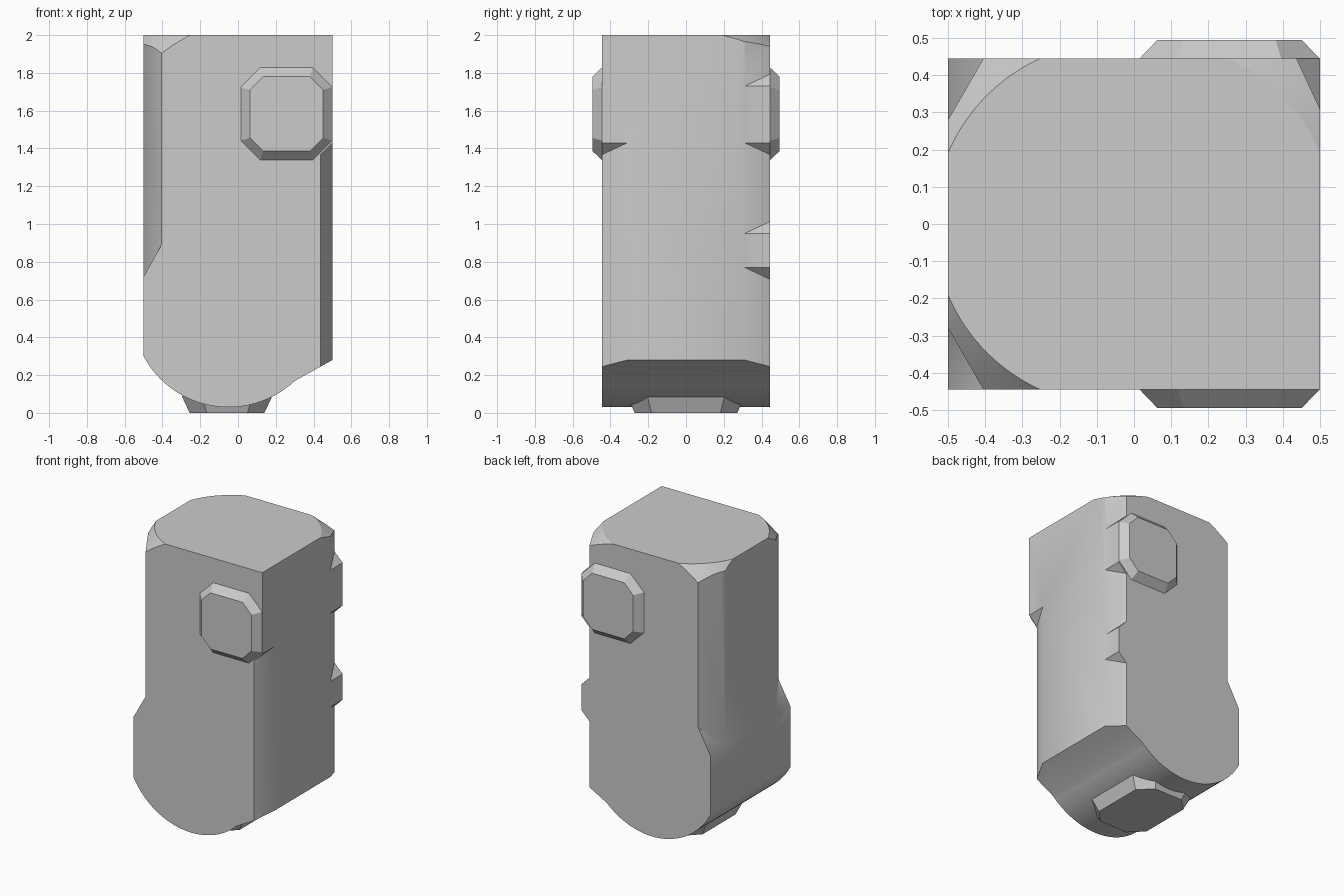
import bpy, bmesh, math
from mathutils import Vector

old = bpy.data.objects.get("Cube")
if old:
    bpy.data.objects.remove(old)

grey = bpy.data.materials.new("plain_grey")
grey.use_nodes = True
colour = (0.6, 0.6, 0.6, 1)
grey.diffuse_color = colour
grey.node_tree.nodes["Principled BSDF"].inputs["Base Color"].default_value = colour

HALF_X, HALF_Y = 0.5, 0.445


def loft(name, rings):
    """Solid skinned through matching rings of points, capped at both ends."""
    bm = bmesh.new()
    loops = [[bm.verts.new(p) for p in ring] for ring in rings]
    n = len(loops[0])
    for a, b in zip(loops, loops[1:]):
        for i in range(n):
            j = (i + 1) % n
            bm.faces.new((a[i], a[j], b[j], b[i]))
    bm.faces.new(loops[0])
    bm.faces.new(loops[-1])
    bmesh.ops.recalc_face_normals(bm, faces=bm.faces)
    mesh = bpy.data.meshes.new(name)
    bm.to_mesh(mesh)
    bm.free()
    mesh.materials.append(grey)
    obj = bpy.data.objects.new(name, mesh)
    bpy.context.collection.objects.link(obj)
    return obj


def cut(target, cutter):
    """Subtract the cutter and throw it away."""
    mod = target.modifiers.new("cut", 'BOOLEAN')
    mod.operation = 'DIFFERENCE'
    mod.solver = 'EXACT'
    mod.object = cutter
    bpy.context.view_layer.objects.active = target
    bpy.ops.object.modifier_apply(modifier=mod.name)
    bpy.data.objects.remove(cutter)


def corner_cutter(sx, sy, xa, yb, low, high, slope_low=0, slope_high=0):
    """Upright wedge from (xa, HALF_Y) to (HALF_X, yb); ends slope along x."""
    a, b = Vector((xa, HALF_Y)), Vector((HALF_X, yb))
    d = (a - b) * 0.5
    a, b = a + d, b - d
    tri = [a, b, Vector((b.x, a.y))]
    return loft("corner_cutter", [
        [(sx * p.x, sy * p.y, z + s * (HALF_X - p.x)) for p in tri]
        for z, s in ((low, slope_low), (high, slope_high))])


def rim_cutter(cx, start, end, slope):
    """Conical ring section that bevels the round top rim."""
    section = [(r, 2 + slope * (0.489 - r)) for r in (0.4, 0.9)] + [(0.9, 2.6), (0.4, 2.6)]
    steps = 48
    rings = []
    for i in range(steps + 1):
        t = math.radians(start + (end - start) * i / steps)
        rings.append([(cx + r * math.cos(t), r * math.sin(t), z) for r, z in section])
    return loft("rim_cutter", rings)


def octagon(hw, hh, c):
    return [(-hw, c - hh), (c - hw, -hh), (hw - c, -hh), (hw, c - hh),
            (hw, hh - c), (hw - c, hh), (c - hw, hh), (-hw, hh - c)]


# Body: side profile with a round underside, extruded front to back
arc_x, arc_z, radius = -0.05, 0.54, 0.51
start, end = math.atan2(-0.24, -0.45), math.atan2(-0.37, 0.35)
profile = [(-HALF_X, 2.0)]
for i in range(33):
    t = start + (end - start) * i / 32
    profile.append((max(-HALF_X, arc_x + radius * math.cos(t)), arc_z + radius * math.sin(t)))
profile += [(HALF_X, 0.28), (HALF_X, 2.0)]
body = loft("body", [[(x, y, z) for x, z in profile] for y in (-HALF_Y, HALF_Y)])

# Wide chamfers on the right-hand corners
for sy in (-1, 1):
    cut(body, corner_cutter(-1, sy, 0.405, 0.28, 0.72, 3, 1.79))

# Narrow chamfers on the left-hand corners, leaving solid lugs between
cut(body, corner_cutter(1, -1, 0.437, -0.31 * -1, -1, 1.43, 0, -1))
cut(body, corner_cutter(1, 1, 0.437, 0.31, -1, 0.77, 0, -1))
cut(body, corner_cutter(1, 1, 0.437, 0.31, 0.95, 1.43, 1, -1))
cut(body, corner_cutter(1, 1, 0.437, 0.31, 1.73, 3, 1))

# Bevelled top rim on three corners
cut(body, rim_cutter(-0.05, 95, 265, 1.2))
cut(body, rim_cutter(0.05, 5, 85, 0.6))

# Bevelled octagonal plates on the front and back
for name, sy in (("front_plate", -1), ("back_plate", 1)):
    rings = []
    for y, half, c in ((HALF_Y - 0.001, 0.243, 0.104), (0.495, 0.194, 0.07)):
        rings.append([(0.257 + u, sy * y, 1.583 + v) for u, v in octagon(half, half + 0.003, c)])
    loft(name, rings)

# Octagonal foot under the round base
loft("foot", [[(-0.058 + u, v, z) for u, v in octagon(hx, hy, c)]
              for z, hx, hy, c in ((0, 0.198, 0.272, 0.09), (0.09, 0.24, 0.31, 0.105))])

# Soft shading across shallow angles only
bpy.ops.object.select_all(action='DESELECT')
for obj in bpy.data.objects:
    if obj.type == 'MESH' and obj.data.materials and obj.data.materials[0] == grey:
        obj.select_set(True)
        bpy.context.view_layer.objects.active = obj
bpy.ops.object.shade_smooth_by_angle(angle=math.radians(30))
